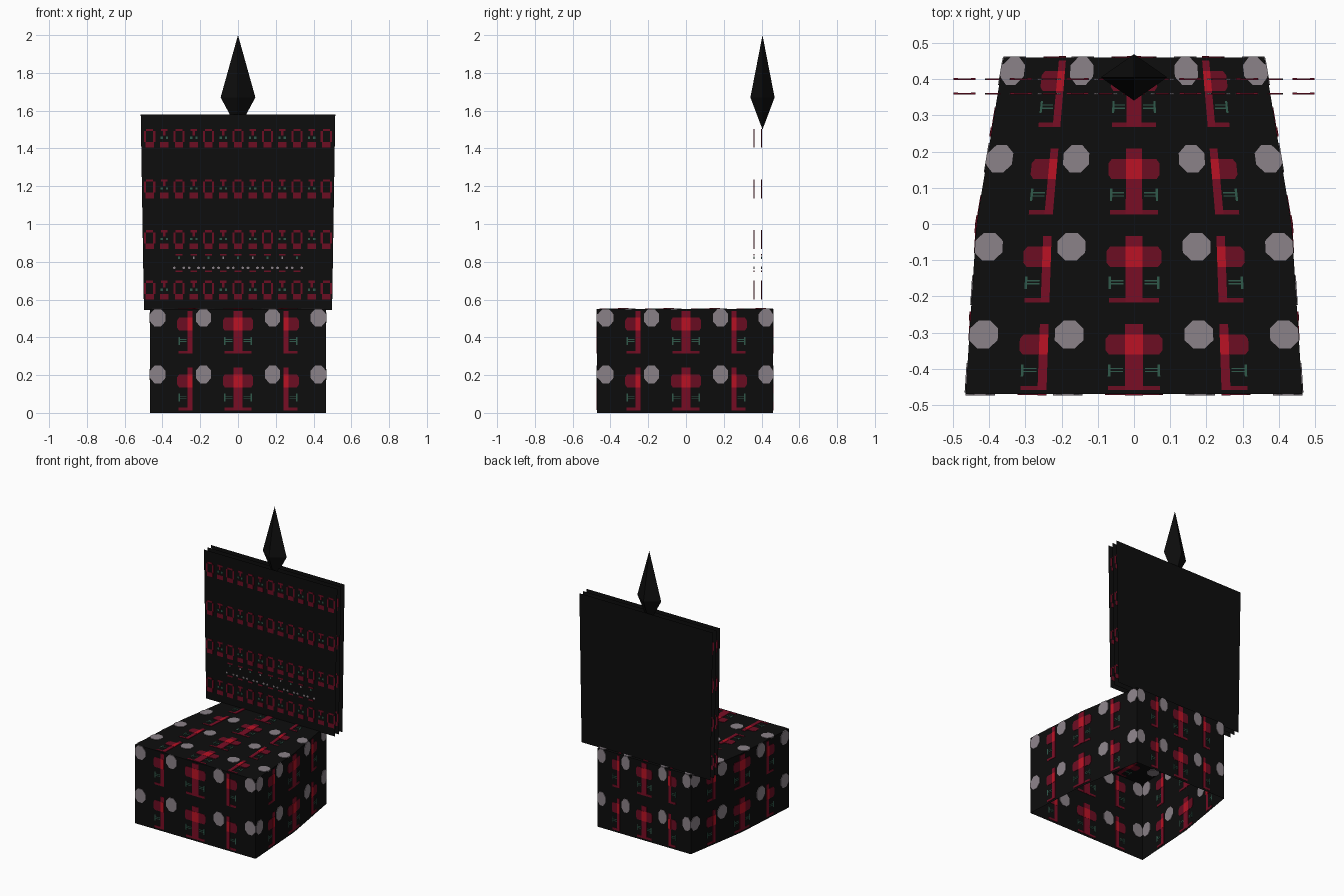
import bpy, bmesh, math
from mathutils import Vector

cube = bpy.data.objects.get("Cube")
if cube:
    bpy.data.objects.remove(cube)

COLOURS = {
    "black": (0.004, 0.004, 0.004),
    "dark_red": (0.15, 0.004, 0.016),
    "mid_red": (0.19, 0.004, 0.018),
    "bright_red": (0.5, 0.006, 0.018),
    "pale_grey": (0.26, 0.225, 0.25),
    "dull_green": (0.03, 0.1, 0.07),
}
NAMES = list(COLOURS)
BLACK, DARK, MID, BRIGHT, GREY, GREEN = range(6)
MATERIALS = []
for name, rgb in COLOURS.items():
    mat = bpy.data.materials.new(name)
    mat.use_nodes = True
    mat.diffuse_color = (*rgb, 1)
    mat.node_tree.nodes["Principled BSDF"].inputs["Base Color"].default_value = (*rgb, 1)
    MATERIALS.append(mat)

FRONT, BACK, HEIGHT = -0.47, 0.46, 0.55
W_FRONT, W_MID, W_BACK = 0.465, 0.435, 0.36


def half_width(y):
    if y < 0:
        return W_MID + (W_FRONT - W_MID) * y / FRONT
    return W_MID + (W_BACK - W_MID) * y / BACK


def finish(bm, name):
    bmesh.ops.recalc_face_normals(bm, faces=bm.faces[:])
    mesh = bpy.data.meshes.new(name)
    bm.to_mesh(mesh)
    bm.free()
    for mat in MATERIALS:
        mesh.materials.append(mat)
    obj = bpy.data.objects.new(name, mesh)
    bpy.context.collection.objects.link(obj)
    return obj


def plate(bm, points, colour, depth):
    """Thin prism that straddles the sheet, so it shows on both sides."""
    rings = [[bm.verts.new((u, v, w)) for u, v in points] for w in (-depth, depth)]
    faces = [bm.faces.new(rings[0][::-1]), bm.faces.new(rings[1])]
    for i in range(len(points)):
        j = (i + 1) % len(points)
        faces.append(bm.faces.new((rings[0][i], rings[0][j], rings[1][j], rings[1][i])))
    for f in faces:
        f.material_index = colour


def rect(bm, u0, u1, v0, v1, colour, depth):
    plate(bm, [(u0, v0), (u1, v0), (u1, v1), (u0, v1)], colour, depth)


def disc(bm, u, v, ru, rv, colour, depth, sides=8):
    ring = [(i + 0.5) * math.tau / sides for i in range(sides)]
    plate(bm, [(u + ru * math.cos(a), v + rv * math.sin(a)) for a in ring], colour, depth)


def half_motif(bm, side, u, v, t):
    """Half of the repeating ornament; t is the tile height."""
    def box(a, b, c, d, colour, depth):
        rect(bm, side * (u + a), side * (u + b), v + c * t, v + d * t, colour, depth)
    # crossbar with rounded outer end
    bar = [(0, .45), (.07, .45), (.08, .5), (.08, .63), (.07, .68), (0, .68)]
    plate(bm, [(side * (u + a), v + b * t) for a, b in bar], DARK, 0.002)
    # post, bright crossing and foot
    box(0, .025, .05, .8, MID, 0.003)
    box(0, .025, .45, .68, BRIGHT, 0.004)
    box(0, .072, .045, .095, DARK, 0.002)
    # green bracket
    box(.066, .073, .2, .34, GREEN, 0.002)
    box(.03, .066, .25, .265, GREEN, 0.002)
    box(.03, .066, .285, .3, GREEN, 0.002)
    # grey blob
    disc(bm, side * (u + .183), v + .68 * t, .044, .17 * t, GREY, 0.003)


def ornament(name, rows, start, tile, limit, place, cut):
    bm = bmesh.new()
    for r in range(rows):
        for u in (0, 0.242):
            for side in (-1, 1):
                half_motif(bm, side, u, start + r * tile, tile)
    # split along the fold, then bend onto the surface
    geom = bm.verts[:] + bm.edges[:] + bm.faces[:]
    bmesh.ops.bisect_plane(bm, geom=geom, plane_co=(0, 0, 0), plane_no=cut, dist=1e-5)
    for vert in bm.verts:
        u, v, w = vert.co
        vert.co = Vector(place(u, min(v, limit), w))
    return finish(bm, name)


# Box: tapering walls with a fold halfway, closed top, open underneath
bm = bmesh.new()
outline = [(y, half_width(y)) for y in (FRONT, 0, BACK)]
plan = [(x, y) for y, x in outline] + [(-x, y) for y, x in outline[::-1]]
low = [bm.verts.new((x, y, 0)) for x, y in plan]
top = [bm.verts.new((x, y, HEIGHT)) for x, y in plan]
bm.faces.new(top)
for i in range(len(plan)):
    j = (i + 1) % len(plan)
    bm.faces.new((low[i], low[j], top[j], top[i]))
finish(bm, "box_shell")

# Ornament on each box face
FOLD_U, FOLD_V = (1, 0, 0), (0, 1, 0)
WALL = (2, 0, 0.3, HEIGHT)
ornament("front_ornament", *WALL, lambda u, v, w: (u, FRONT + w, v), FOLD_U)
ornament("back_ornament", *WALL,
         lambda u, v, w: (u * W_BACK / W_FRONT, BACK + w, v), FOLD_U)
for label, s in (("left", 1), ("right", -1)):
    ornament(label + "_ornament", *WALL,
             lambda u, v, w, s=s: (s * (half_width(u) + w), min(u, BACK), v), FOLD_U)
ornament("top_ornament", 4, FRONT, 0.2425, BACK,
         lambda u, v, w: (u * half_width(v) / W_FRONT, v, HEIGHT + w), FOLD_V)

# Upright boards: three thin sheets, one behind another
BOARDS = {"front_board": 0.36, "middle_board": 0.40, "back_board": 0.44}
for name, y in BOARDS.items():
    bm = bmesh.new()
    corners = [(-.498, .545), (.498, .545), (.515, 1.58), (-.515, 1.58)]
    bm.faces.new([bm.verts.new((x, y, z)) for x, z in corners])
    finish(bm, name)


def board_motif(bm, x, z, odd):
    rect(bm, x - .022, x + .022, z, z + .03, DARK, 0.002)
    rect(bm, x - .018, x + .018, z + .088, z + .1, DARK, 0.002)
    if odd:
        rect(bm, x - .006, x + .006, z + .065, z + .09, DARK, 0.002)
        for dx in (-.014, .014):
            rect(bm, x + dx - .006, x + dx + .006, z + .046, z + .058, GREEN, 0.002)
    else:
        for dx in (-.024, .024):
            rect(bm, x + dx - .006, x + dx + .006, z + .03, z + .088, DARK, 0.003)


# Rows of small ornament on the two forward boards
for name in ("front_board", "middle_board"):
    bm = bmesh.new()
    for r in range(4):
        for c in range(-6, 7):
            board_motif(bm, c * 0.078, 0.6 + r * 0.268, c % 2)
    for c in range(-4, 5):
        x = c * 0.078
        for z in (.745, .832):
            rect(bm, x - .018, x + .018, z, z + .01, DARK, 0.002)
        for dx in (-.025, .025):
            disc(bm, x + dx, .768, .008, .007, GREY, 0.002, 6)
        rect(bm, x - .005, x + .005, .815, .827, GREY if c % 2 else GREEN, 0.002)
    for vert in bm.verts:
        u, v, w = vert.co
        vert.co = (u, BOARDS[name] + w, v)
    finish(bm, name + "_ornament")

# Finial: four-sided spike with a short lower point
bm = bmesh.new()
tip, base = bm.verts.new((0, .405, 2)), bm.verts.new((0, .405, 1.5))
waist = [bm.verts.new((x, .405 + y, 1.67))
         for x, y in ((.092, 0), (0, .064), (-.092, 0), (0, -.064))]
for i in range(4):
    a, b = waist[i], waist[(i + 1) % 4]
    bm.faces.new((a, b, tip))
    bm.faces.new((b, a, base))
finish(bm, "finial")
